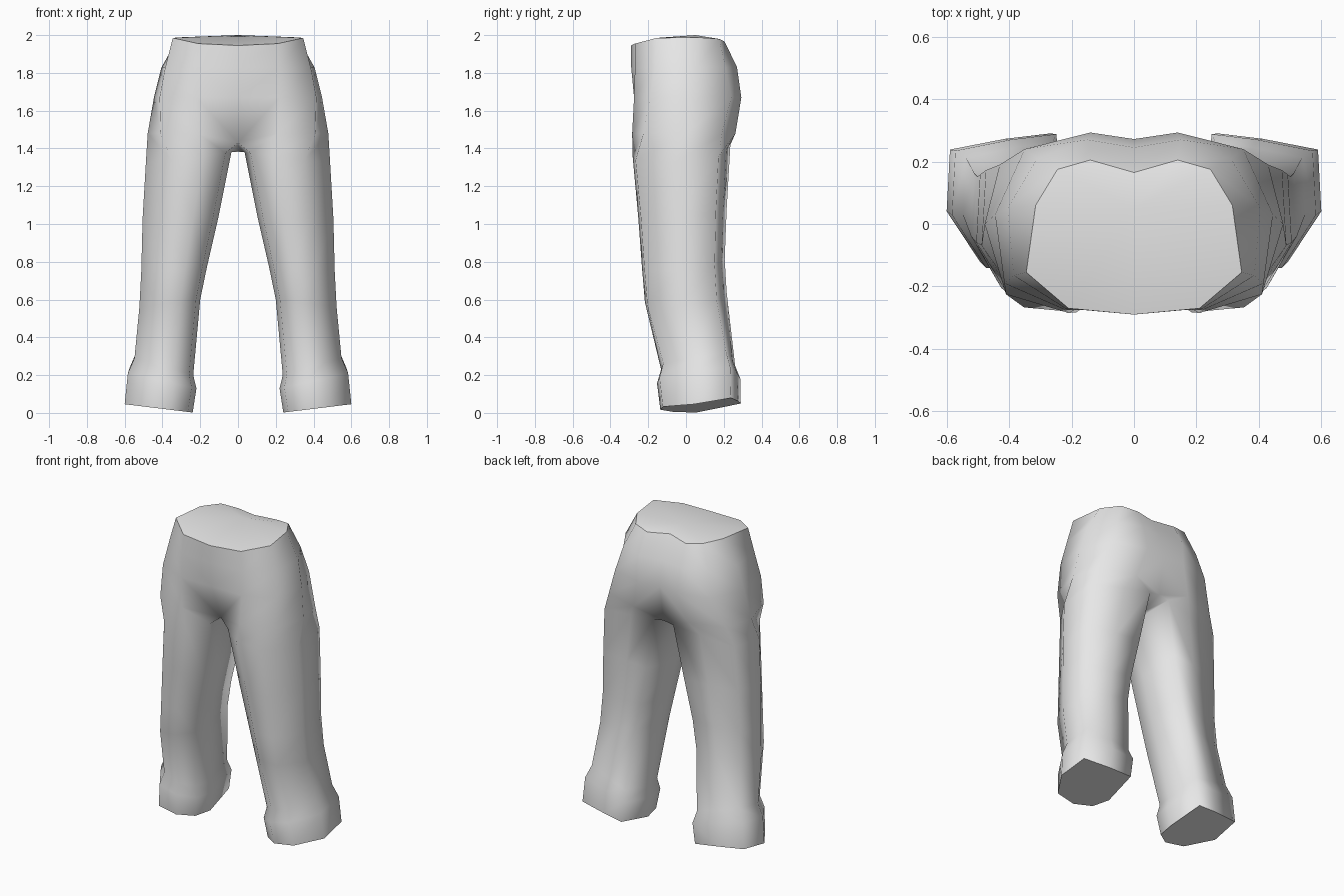
import bpy
import bmesh

default_cube = bpy.data.objects.get("Cube")
if default_cube:
    bpy.data.objects.remove(default_cube, do_unlink=True)

# One plain cloth material
cloth = bpy.data.materials.new("grey cloth")
cloth.use_nodes = True
cloth.diffuse_color = (0.8, 0.8, 0.8, 1)
cloth.node_tree.nodes["Principled BSDF"].inputs["Base Color"].default_value = cloth.diffuse_color

# Half outlines of the hips, from front centre round the outside to back centre
waist_outline = [(0, -.29), (.21, -.27), (.345, -.155), (.315, .06), (.245, .175), (.14, .205), (0, .165)]
waist_heights = [1.945, 1.955, 1.985, 1.988, 1.98, 1.965, 1.975]
hip_outlines = [
    (1.83, [(0, -.29), (.22, -.27), (.385, -.165), (.405, .05), (.31, .21), (.15, .27), (0, .245)]),
    (1.67, [(0, -.275), (.22, -.275), (.415, -.19), (.445, .03), (.35, .24), (.14, .293), (0, .272)]),
    (1.48, [(0, -.18), (.21, -.285), (.41, -.225), (.478, 0), (.43, .19), (.2, .262), (0, .235)]),
]
crotch_drop = .05

# Leg section in a unit box: across from inner to outer, then front to back
leg_section = [(.07, .17), (.33, .01), (.7, .04), (1, .42), (.97, .88), (.48, .96), (.08, 1), (0, .45)]
back_rise = .08

# Leg rings: inner x, outer x, front y, back y, inner height, outer height
leg_rings = [
    (.035, .488, -.288, .235, 1.38, 1.32),
    (.105, .505, -.257, .215, 1.03, 1.03),
    (.165, .512, -.237, .205, .77, .75),
    (.2, .522, -.222, .215, .6, .56),
    (.237, .548, -.136, .26, .2, .29),
    (.22, .583, -.158, .288, .13, .21),
    (.24, .6, -.14, .29, .002, .046),
]


def add_ring(bm, points):
    return [bm.verts.new(p) for p in points]


def bridge(bm, upper, lower, closed):
    count = len(upper)
    for i in range(count if closed else count - 1):
        j = (i + 1) % count
        bm.faces.new((lower[i], lower[j], upper[j], upper[i])).smooth = True


def leg_points(inner, outer, front, back, z_inner, z_outer):
    return [(inner + u * (outer - inner), front + v * (back - front),
             z_inner + u * (z_outer - z_inner) + back_rise * max(0, v - .45))
            for u, v in leg_section]


def make_trousers():
    bm = bmesh.new()

    # Hips
    waist = add_ring(bm, [(x, y, z) for (x, y), z in zip(waist_outline, waist_heights)])
    upper = waist
    for height, outline in hip_outlines:
        lower = add_ring(bm, [(x, y, height) for x, y in outline])
        bridge(bm, upper, lower, closed=False)
        upper = lower

    # Leg, hung from the hip outline and the crotch point
    for centre_vert in (upper[0], upper[-1]):
        centre_vert.co.z -= crotch_drop
    upper = upper + [bm.verts.new((0, .06, 1.38))]
    for ring in leg_rings:
        lower = add_ring(bm, leg_points(*ring))
        bridge(bm, upper, lower, closed=True)
        upper = lower

    # Covers at the waist and the hem, with crisp rims
    centre = bm.verts.new((0, .05, 2))
    for a, b in zip(waist, waist[1:]):
        bm.faces.new((centre, a, b)).smooth = True
    bm.faces.new(upper[::-1])
    rims = list(zip(waist, waist[1:])) + list(zip(upper, upper[1:] + upper[:1]))
    for a, b in rims:
        bm.edges.get((a, b)).smooth = False

    mesh = bpy.data.meshes.new("trousers")
    bm.to_mesh(mesh)
    bm.free()
    mesh.materials.append(cloth)
    trousers = bpy.data.objects.new("trousers", mesh)
    bpy.context.collection.objects.link(trousers)

    # Matching right half
    mirror = trousers.modifiers.new("mirror", "MIRROR")
    mirror.use_clip = True
    mirror.merge_threshold = 0.001


make_trousers()
